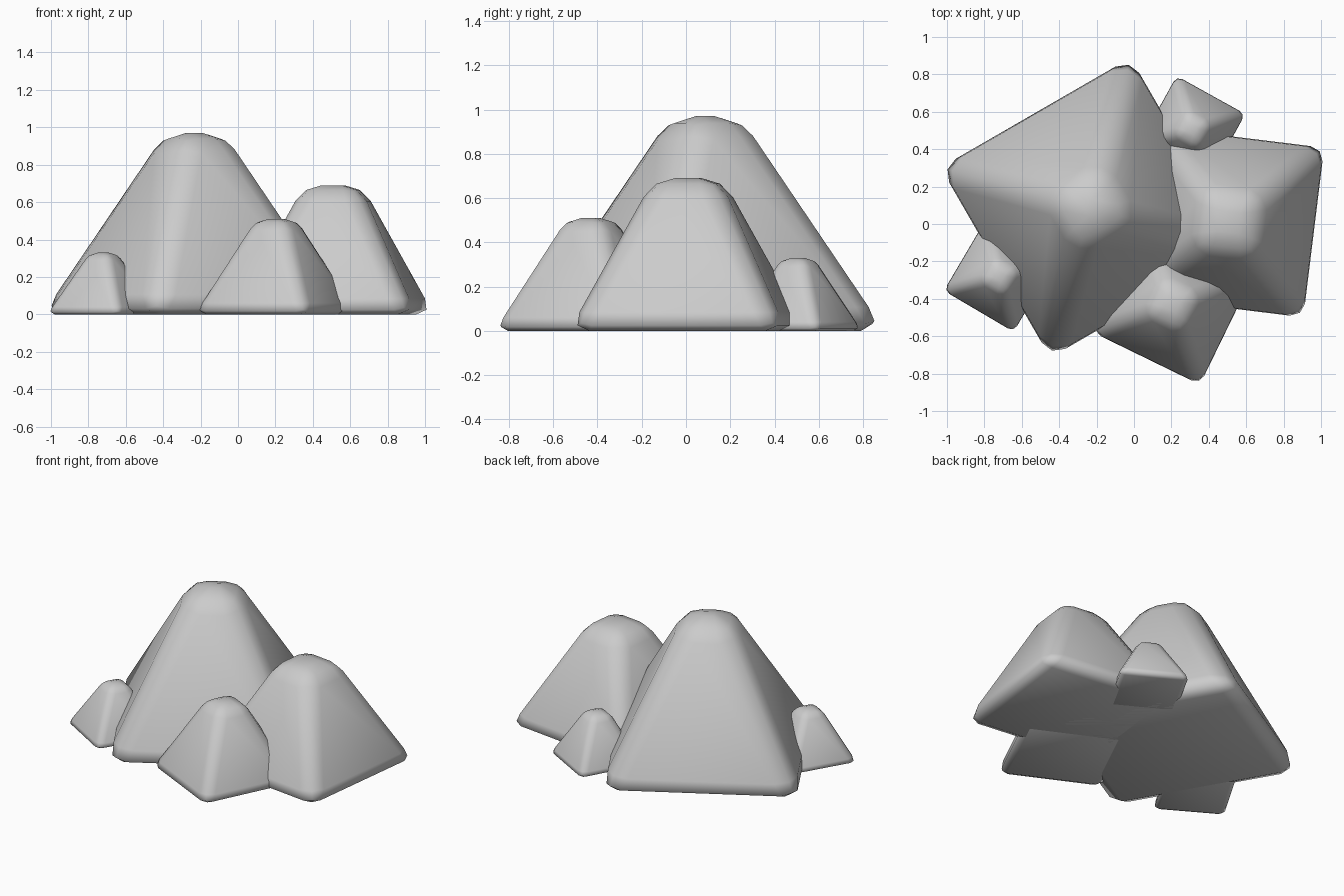
import bpy
import math

if "Cube" in bpy.data.objects:
    bpy.data.objects.remove(bpy.data.objects["Cube"])

# name, centre x, centre y, half width of base, half width of top, height, rotation (deg), bevel width
ROCKS = [
    ("large_rock",       -0.233, 0.087, 0.635, 0.152, 0.97,  30.0, 0.12),
    ("right_rock",        0.508, 0.01,  0.495, 0.150, 0.69,  -7.0, 0.095),
    ("front_rock",        0.205, -0.43, 0.348, 0.100, 0.51, -26.0, 0.068),
    ("small_left_rock",  -0.72, -0.28,  0.235, 0.066, 0.33, -30.5, 0.045),
    ("small_back_rock",   0.31,  0.506, 0.228, 0.066, 0.33, -29.0, 0.045),
]


def make_rock(name, x, y, half, top, height, angle, bevel):
    """Square tapered block with rounded edges, standing on the ground."""
    bpy.ops.mesh.primitive_cone_add(
        vertices=4, radius1=half * math.sqrt(2), radius2=top * math.sqrt(2),
        depth=height, location=(x, y, height / 2),
        rotation=(0, 0, math.radians(angle + 45)))
    rock = bpy.context.object
    rock.name = name
    mod = rock.modifiers.new("rounded_edges", 'BEVEL')
    mod.width = bevel
    mod.segments = 2
    mod.limit_method = 'NONE'
    bpy.ops.object.shade_smooth()
    return rock


# Cluster of five rocks
for rock in ROCKS:
    make_rock(*rock)
